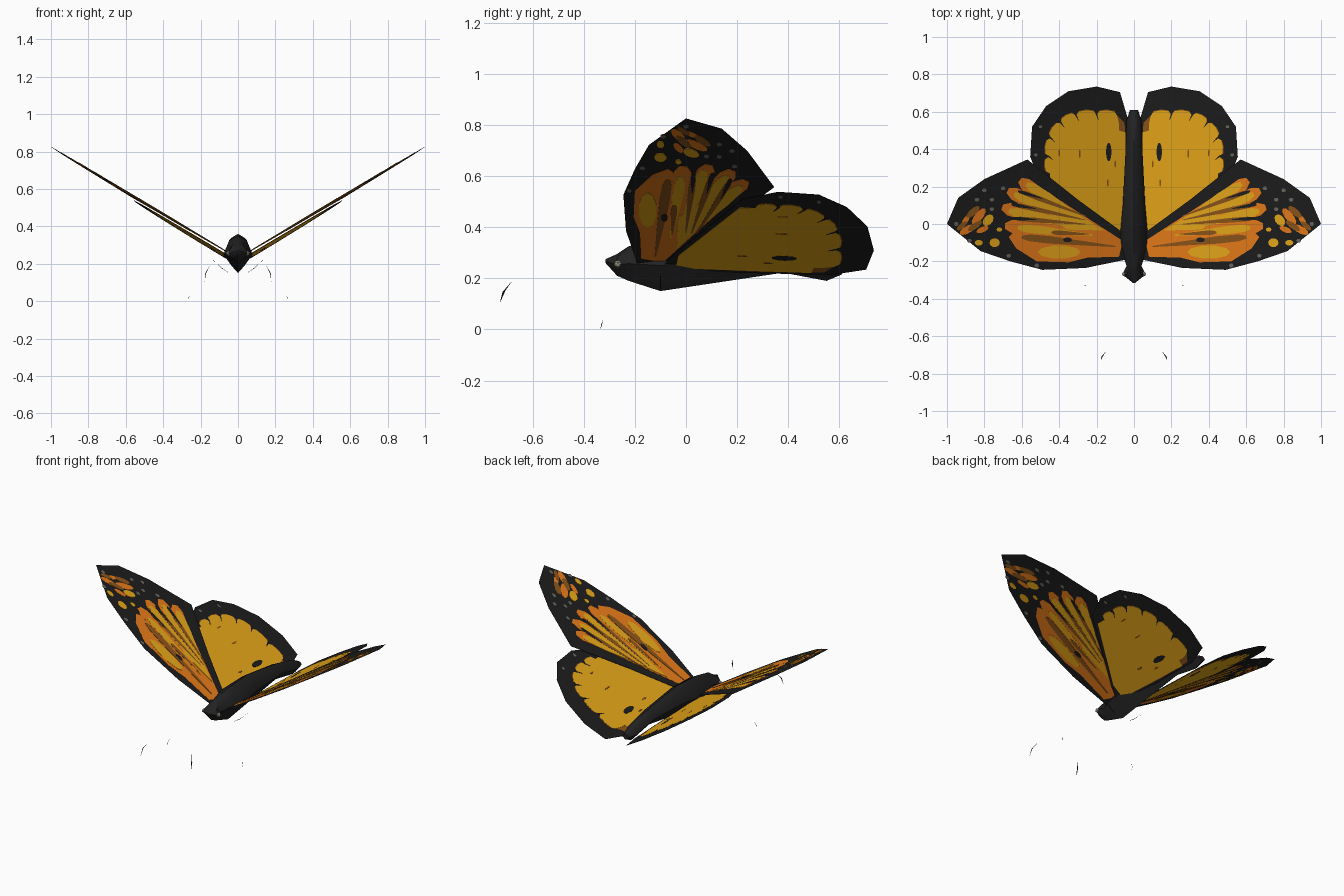
import bpy
import bmesh
from math import sin, cos, pi, atan2, hypot
from mathutils import Vector

default_cube = bpy.data.objects.get("Cube")
if default_cube:
    bpy.data.objects.remove(default_cube, do_unlink=True)


def material(name, red, green, blue):
    mat = bpy.data.materials.new(name)
    mat.use_nodes = True
    colour = (red, green, blue, 1)
    mat.diffuse_color = colour
    mat.node_tree.nodes["Principled BSDF"].inputs["Base Color"].default_value = colour
    return mat


wing_black = material("wing black", .012, .012, .012)
body_black = material("body black", .016, .016, .016)
amber = material("amber", .82, .4, .01)
orange = material("orange", .8, .2, .01)
brown = material("brown", .26, .09, .01)
dim_grey = material("dim grey", .14, .14, .11)
eye_pale = material("eye pale", .4, .42, .28)


def new_object(name, bm, mat):
    bmesh.ops.recalc_face_normals(bm, faces=bm.faces)
    mesh = bpy.data.meshes.new(name)
    bm.to_mesh(mesh)
    bm.free()
    mesh.materials.append(mat)
    obj = bpy.data.objects.new(name, mesh)
    bpy.context.collection.objects.link(obj)
    return obj


def mirror(obj):
    obj.modifiers.new("mirror", 'MIRROR').use_axis[0] = True


def fore_plane(x, y):
    return .225 + .6 * x - .03 * y


def hind_plane(x, y):
    return .21 + .61 * x - .03 * y


def plates(name, outlines, plane, level, mat):
    """Thin slabs centred in a wing plane; higher levels show through both sides."""
    bm = bmesh.new()
    half = .0008 * level
    for outline in outlines:
        lower = [bm.verts.new((x, y, plane(x, y) - half)) for x, y in outline]
        upper = [bm.verts.new((x, y, plane(x, y) + half)) for x, y in outline]
        bm.faces.new(lower)
        bm.faces.new(upper)
        count = len(outline)
        for i in range(count):
            j = (i + 1) % count
            bm.faces.new((lower[i], lower[j], upper[j], upper[i]))
    mirror(new_object(name, bm, mat))


def spot(x, y, along, across, angle=0, sides=10):
    """Oval outline."""
    ring = []
    for i in range(sides):
        t = 2 * pi * i / sides
        u, v = along * cos(t), across * sin(t)
        ring.append((x + u * cos(angle) - v * sin(angle),
                     y + u * sin(angle) + v * cos(angle)))
    return ring


def petal(start, end, width):
    """Finger shape, narrow at the start and round at the end."""
    (x, y), (ex, ey) = start, end
    angle, length = atan2(ey - y, ex - x), hypot(ex - x, ey - y)
    profile = [(0, .15), (.35, .6), (.7, 1), (.92, .9), (1, .4)]
    side = [(u * length, v * width) for u, v in profile]
    side += [(u, -v) for u, v in reversed(side)]
    return [(x + u * cos(angle) - v * sin(angle),
             y + u * sin(angle) + v * cos(angle)) for u, v in side]


def scallop(points, depth):
    """Bulge every edge outward into a small lobe."""
    result = []
    for (ax, ay), (bx, by) in zip(points, points[1:]):
        a, b = Vector((ax, ay)), Vector((bx, by))
        out = Vector((by - ay, ax - bx)).normalized() * depth
        result += [a, a.lerp(b, .15) + out * .8, a.lerp(b, .5) + out, a.lerp(b, .85) + out * .8]
    return [tuple(p) for p in result] + [points[-1]]


# Forewing membrane
plates("forewing", [[
    (.04, -.06), (.3, .13), (.57, .345), (.8, .24), (.94, .14), (1, 0), (.82, -.145),
    (.66, -.2), (.49, -.245), (.26, -.235), (.04, -.19)]], fore_plane, 1, wing_black)

# Forewing orange: a field from the root with lobes reaching the outer margin
lobes = [(.61, .235), (.675, .18), (.705, .09), (.69, -.01)]
plates("forewing_orange", [
    [(.06, -.09), (.54, .22), (.58, .14), (.61, .06), (.61, -.01), (.67, -.07), (.63, -.13),
     (.52, -.2), (.35, -.205), (.25, -.18), (.08, -.175)]], fore_plane, 2, orange)
plates("forewing_orange_lobes", [petal((.25, -.04), tip, .038) for tip in lobes],
       fore_plane, 3, orange)

# Amber fingers inside the orange, and the oval in the lower cell
plates("forewing_amber", [
    petal((.2, -.03), (x - .035, y - .02), .027) for x, y in lobes[:3]]
    + [petal((.22, -.06), (.62, -.02), .022), spot(.4, -.15, .115, .036),
       [(.16, -.035), (.42, .13), (.46, .06), (.36, -.03)]], fore_plane, 4, amber)

# Brown veins between the fingers and along the lower cell
vein_ends = [(.61, .175), (.645, .105), (.64, .03)]
plates("forewing_brown_veins", [petal((.26, y * .3 - .01), (x, y), .013)
                                for x, y in vein_ends]
       + [petal((.1, -.12), (.6, -.07), .02), petal((.24, -.055), (.44, -.045), .012)],
       fore_plane, 5, brown)

# Black notches and cell dot
plates("forewing_dark_marks", [petal((x - .12, y * .78), (x + .01, y), .009)
                               for x, y in vein_ends]
       + [spot(.355, -.085, .024, .013)], fore_plane, 6, wing_black)

# Patches near the wing tip
plates("tip_orange_patches", [
    spot(.83, .04, .055, .022, -.9), spot(.89, -.03, .048, .02, -.5),
    spot(.81, -.03, .035, .015, -.4), spot(.9, .02, .035, .014, -1)], fore_plane, 2, orange)
plates("tip_brown_patches", [
    spot(.86, .065, .045, .018, -.7), spot(.85, -.01, .045, .016, -.6),
    spot(.92, -.01, .035, .014, -.7)], fore_plane, 3, brown)
plates("tip_amber_patches", [
    spot(.78, .02, .036, .024, -.9), spot(.745, -.1, .028, .024),
    spot(.83, -.1, .022, .015), spot(.72, -.03, .015, .012)], fore_plane, 4, amber)

# Dim dots along the forewing edge
dots = [(.7, .19), (.76, .13), (.84, .13), (.8, .18), (.95, 0), (.67, -.17),
        (.88, -.09), (.52, -.222), (.76, .08)]
plates("forewing_dots", [spot(x, y, .013, .011, sides=6) for x, y in dots],
       fore_plane, 2, dim_grey)

# Hindwing membrane
plates("hindwing", [[
    (.04, -.1), (.13, -.05), (.5, .22), (.555, .36), (.545, .52), (.47, .63), (.35, .71),
    (.2, .735), (.075, .705), (.035, .57), (.03, .2)]], hind_plane, 1, wing_black)

# Hindwing amber field with a lobed margin over a brown rim
margin = [(.45, .27), (.455, .36), (.445, .46), (.39, .54), (.31, .58), (.2, .585), (.09, .58)]
inner = [(.05, -.04), (.13, -.03), (.45, .21)]
plates("hindwing_brown_rim", [inner + scallop(margin, .03) + [(.05, .54), (.042, .3)]],
       hind_plane, 2, brown)
plates("hindwing_amber", [inner + scallop(margin, .025) + [(.08, .535), (.08, .5), (.045, .49)]],
       hind_plane, 3, amber)

# Hindwing marks
plates("hindwing_brown_marks", [
    spot(.29, .375, .004, .025), spot(.4, .38, .004, .02),
    spot(.14, .22, .005, .02), spot(.1, .32, .004, .02)], hind_plane, 4, brown)
plates("hindwing_dark_marks", [spot(.135, .385, .015, .05)]
       + [petal((x * .95, y * .95), (x * 1.02, y * 1.02), .004) for x, y in margin[1:-1]],
       hind_plane, 4, wing_black)
plates("hindwing_dots", [spot(x, y, .011, .009, sides=6)
                         for x, y in [(.5, .52), (.525, .37)]],
       hind_plane, 2, dim_grey)

# Body: head, thorax and abdomen lofted along y (y, half width, bottom, top)
stations = [(-.315, .006, .26, .275), (-.27, .062, .21, .295), (-.225, .04, .19, .325),
            (-.1, .078, .15, .35), (.1, .06, .18, .36), (.38, .046, .222, .32),
            (.55, .04, .19, .28), (.61, .022, .215, .25)]
section = [(0, 1), (.6, .88), (1, .5), (.45, .2), (0, 0), (-.45, .2), (-1, .5), (-.6, .88)]
bm = bmesh.new()
rings = [[bm.verts.new((u * w, y, low + v * (high - low))) for u, v in section]
         for y, w, low, high in stations]
for front, back in zip(rings, rings[1:]):
    for i in range(len(section)):
        j = (i + 1) % len(section)
        bm.faces.new((front[i], front[j], back[j], back[i]))
bm.faces.new(rings[0])
bm.faces.new(rings[-1])
body = new_object("body", bm, body_black)
bpy.context.view_layer.objects.active = body
body.select_set(True)
bpy.ops.object.shade_smooth_by_angle(angle=.8)

# Eyes
bm = bmesh.new()
bmesh.ops.create_icosphere(bm, subdivisions=1, radius=.015)
bmesh.ops.translate(bm, verts=bm.verts, vec=(.05, -.267, .255))
mirror(new_object("eye", bm, eye_pale))


# Detached antenna tips and leg pieces: slim tapered slivers
def sliver(name, points, thickness):
    bm = bmesh.new()
    start, end = bm.verts.new(points[0]), bm.verts.new(points[-1])
    centre = Vector(points[1])
    sides = [bm.verts.new(centre + Vector(offset) * thickness)
             for offset in [(.5, 0, 0), (0, 1, .5), (0, -1, -.5)]]
    for i in range(3):
        bm.faces.new((start, sides[i], sides[i - 1]))
        bm.faces.new((end, sides[i], sides[i - 1]))
    mirror(new_object(name, bm, body_black))


sliver("antenna_tip", [(.178, -.73, .1), (.172, -.712, .15), (.15, -.68, .19)], .006)
sliver("leg_upper", [(.04, -.1, .145), (.085, -.1, .175), (.145, -.1, .23)], .003)
sliver("leg_tip", [(.262, -.335, 0), (.263, -.33, .02), (.255, -.325, .04)], .002)
